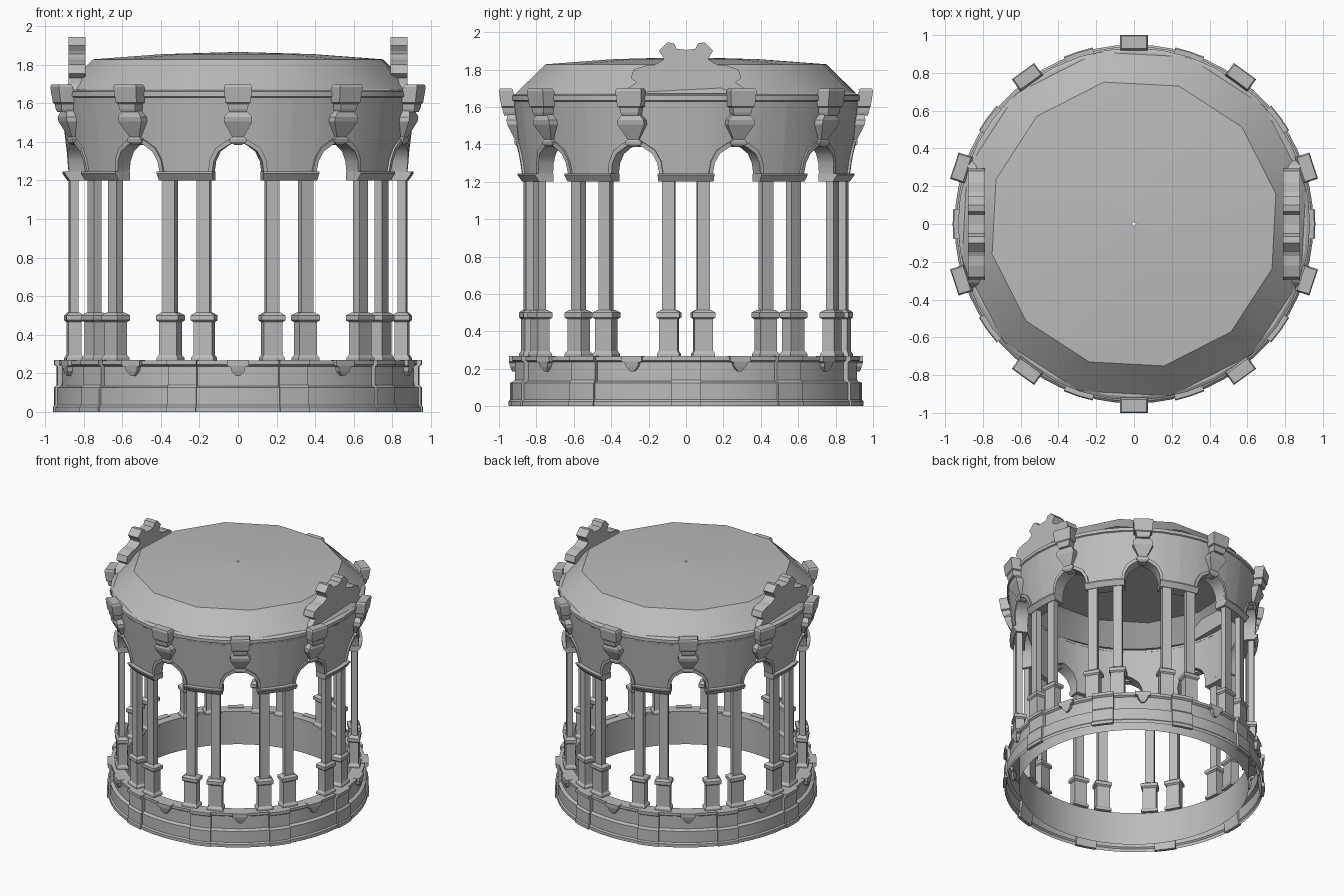
import bpy, bmesh
from math import sin, cos, radians

cube = bpy.data.objects.get("Cube")
if cube:
    bpy.data.objects.remove(cube, do_unlink=True)

stone = bpy.data.materials.new("grey_stone")
stone.use_nodes = True
stone.diffuse_color = (0.5, 0.5, 0.5, 1)
stone.node_tree.nodes["Principled BSDF"].inputs["Base Color"].default_value = (0.5, 0.5, 0.5, 1)

BAYS = [36 * i for i in range(10)]      # arch centres, measured from the front
PIERS = [b + 18 for b in BAYS]          # between the arches


def polar(angle, r, z, side=0):
    """Point at radius r, shifted sideways along the tangent."""
    a = radians(angle)
    return (r * sin(a) + side * cos(a), -r * cos(a) + side * sin(a), z)


def finish(name, bm, smooth=True):
    bmesh.ops.recalc_face_normals(bm, faces=bm.faces)
    mesh = bpy.data.meshes.new(name)
    bm.to_mesh(mesh)
    bm.free()
    mesh.materials.append(stone)
    obj = bpy.data.objects.new(name, mesh)
    bpy.context.collection.objects.link(obj)
    if smooth:
        bpy.ops.object.select_all(action="DESELECT")
        obj.select_set(True)
        bpy.context.view_layer.objects.active = obj
        bpy.ops.object.shade_smooth_by_angle(angle=radians(30))
    return obj


def loft(bm, sections):
    """Bridge a list of equal closed loops and cap both ends."""
    loops = [[bm.verts.new(p) for p in section] for section in sections]
    n = len(loops[0])
    bm.faces.new(loops[0])
    bm.faces.new(loops[-1])
    for a, b in zip(loops, loops[1:]):
        for i in range(n):
            j = (i + 1) % n
            bm.faces.new((a[i], a[j], b[j], b[i]))


def revolve(name, profile, segments=60, phase=0):
    """Turn an open profile of (r, z) points around the vertical axis."""
    bm = bmesh.new()
    rows = [[bm.verts.new(polar(phase + 360 * i / segments, r, z)) for i in range(segments)]
            for r, z in profile]
    for a, b in zip(rows, rows[1:]):
        for i in range(segments):
            j = (i + 1) % segments
            bm.faces.new((a[i], a[j], b[j], b[i]))
    return finish(name, bm)


def arcs(name, profile, centres, half, steps=6):
    """Short curved mouldings of one closed profile around each centre."""
    bm = bmesh.new()
    for c in centres:
        loft(bm, [[polar(c - half + 2 * half * i / steps, r, z) for r, z in profile]
                  for i in range(steps + 1)])
    return finish(name, bm)


def stacks(name, levels, centres):
    """Stacked rectangles (z, half width, inner r, outer r) at each angle."""
    bm = bmesh.new()
    for c in centres:
        loft(bm, [[polar(c, r0, z, -w), polar(c, r1, z, -w),
                   polar(c, r1, z, w), polar(c, r0, z, w)]
                  for z, w, r0, r1 in levels])
    return finish(name, bm, smooth=False)


# Base: stepped ring open underneath, piers under the column pairs, small pendants
revolve("base_ring", [(0.95, 0), (0.95, 0.025), (0.94, 0.035), (0.94, 0.125), (0.915, 0.135),
                      (0.915, 0.235), (0.93, 0.245), (0.93, 0.265), (0.84, 0.265), (0.84, 0)])
arcs("base_piers", [(0.935, 0), (0.96, 0), (0.96, 0.025), (0.953, 0.035), (0.953, 0.125),
                    (0.94, 0.14), (0.94, 0.235), (0.955, 0.245), (0.955, 0.268),
                    (0.86, 0.268), (0.86, 0.255), (0.9, 0.255)], PIERS, 4.8, 2)
stacks("base_pendants", [(0.185, 0.01, 0.9, 0.93), (0.212, 0.034, 0.9, 0.94),
                         (0.232, 0.038, 0.9, 0.945), (0.24, 0.058, 0.9, 0.947),
                         (0.268, 0.058, 0.9, 0.947)], BAYS)

# Columns in pairs on pedestals
COLUMNS = [p + s * 6.15 for p in PIERS for s in (-1, 1)]
stacks("column_pedestals", [(0.262, 0.06, 0.812, 0.9), (0.28, 0.06, 0.812, 0.9),
                            (0.295, 0.05, 0.822, 0.89), (0.465, 0.05, 0.822, 0.89),
                            (0.475, 0.062, 0.81, 0.9), (0.5, 0.062, 0.81, 0.9),
                            (0.515, 0.04, 0.83, 0.885)], COLUMNS)
stacks("column_shafts", [(0.51, 0.034, 0.836, 0.88), (1.21, 0.034, 0.836, 0.88)], COLUMNS)
arcs("capitals", [(0.8, 1.2), (0.885, 1.2), (0.91, 1.235), (0.91, 1.245), (0.8, 1.245)], PIERS, 9.6)

# Arcade drum: flared outside, straight inside
HALF_ARCH = [(8.7, 1.24), (8.1, 1.3), (6.4, 1.35), (3.4, 1.382), (0, 1.405)]
ARCH = [(-a, z) for a, z in HALF_ARCH] + HALF_ARCH[-2::-1]


def flare(z):
    return 0.875 + 0.12 * (z - 1.24)


def curved_wall(name, lower, upper, raise_by, inner):
    bm = bmesh.new()
    for c in BAYS:
        loft(bm, [[polar(c + a, inner, z0), polar(c + a, flare(z0) + raise_by, z0),
                   polar(c + b, flare(z1) + raise_by, z1), polar(c + b, inner, z1)]
                  for (a, z0), (b, z1) in zip(lower, upper)])
    return finish(name, bm)


edge = [(-18, 1.24), (-13, 1.24)]
wall = edge + ARCH + [(-a, z) for a, z in reversed(edge)]
curved_wall("arcade_drum", wall, [(a, 1.62) for a, z in wall], 0, 0.8)
curved_wall("arch_trims", ARCH, [(a * 1.16, 1.24 + (z - 1.24) * 1.16) for a, z in ARCH], 0.012, 0.84)

# Cornice
revolve("cornice", [(0.8, 1.6), (0.918, 1.6), (0.922, 1.63), (0.932, 1.635), (0.932, 1.66),
                    (0.915, 1.67), (0.87, 1.67)], 40)

# Keystones and the consoles below them
stacks("keystones", [(1.555, 0.044, 0.89, 0.972), (1.57, 0.05, 0.89, 0.978),
                     (1.597, 0.055, 0.89, 0.982), (1.603, 0.066, 0.9, 0.988),
                     (1.685, 0.073, 0.925, 1.0), (1.698, 0.066, 0.93, 0.995)], BAYS)
stacks("consoles", [(1.385, 0.02, 0.85, 0.9), (1.4, 0.045, 0.85, 0.915),
                    (1.415, 0.045, 0.85, 0.918), (1.425, 0.03, 0.85, 0.915),
                    (1.505, 0.074, 0.87, 0.955), (1.53, 0.072, 0.87, 0.96),
                    (1.565, 0.042, 0.87, 0.95)], BAYS)

# Shallow twelve-sided roof shell
revolve("roof", [(0.93, 1.672), (0.768, 1.828), (0.4, 1.855), (0.01, 1.866)], 12, 12)

# Scrolled crests on the left and right
HALF_CREST = [(0, 1.905), (0.05, 1.91), (0.065, 1.94), (0.1, 1.945), (0.145, 1.9), (0.125, 1.87),
              (0.12, 1.855), (0.14, 1.84), (0.17, 1.825), (0.22, 1.82), (0.28, 1.8),
              (0.295, 1.755), (0.265, 1.73), (0.31, 1.7), (0.35, 1.65)]
outline = HALF_CREST + [(-y, z) for y, z in HALF_CREST[:0:-1]]
for name, s in (("left_crest", 1), ("right_crest", -1)):
    bm = bmesh.new()
    loft(bm, [[(s * x, y, z) for y, z in outline] for x in (0.79, 0.88)])
    finish(name, bm, smooth=False)
